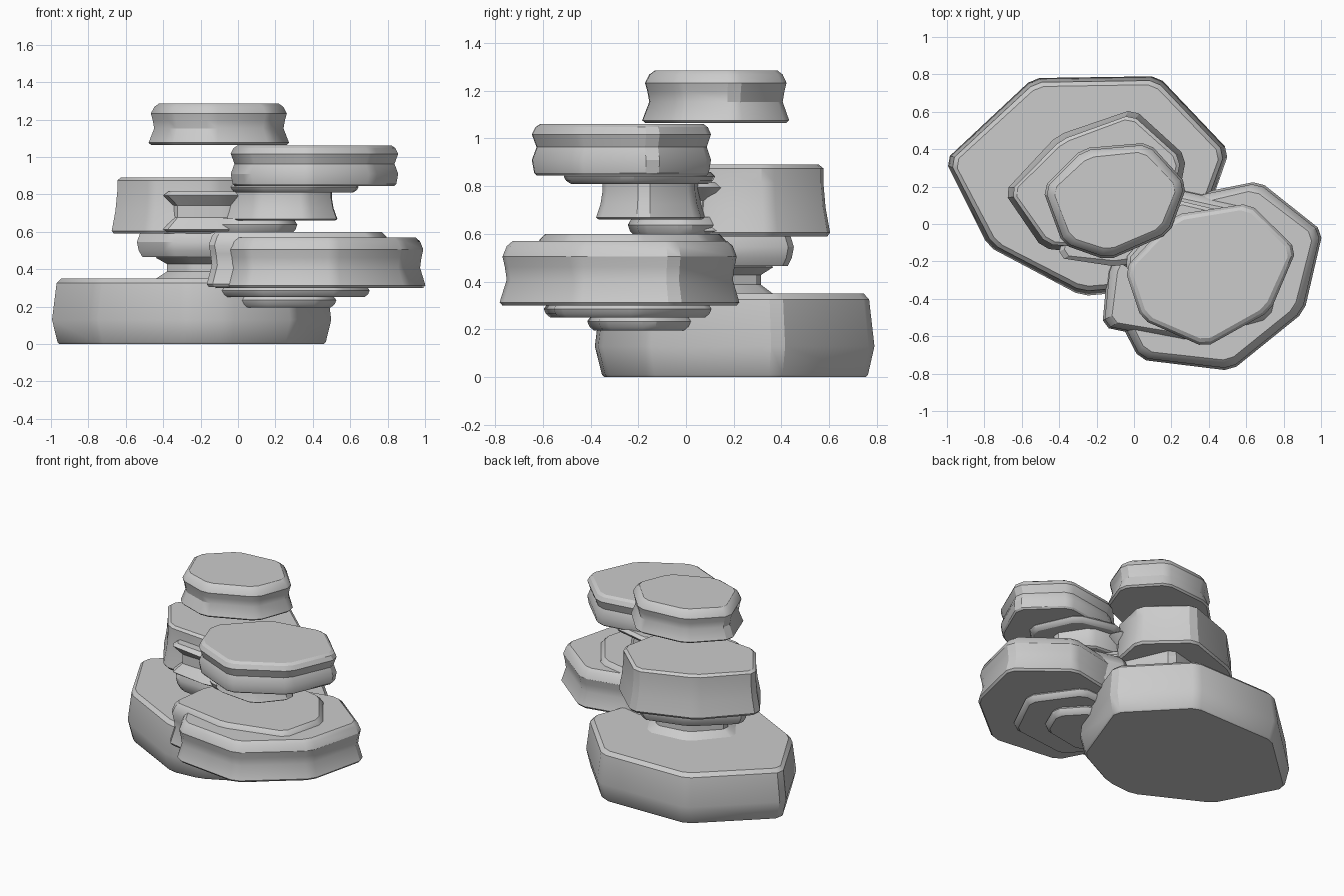
import bpy, bmesh
from mathutils import Vector

if "Cube" in bpy.data.objects:
    bpy.data.objects.remove(bpy.data.objects["Cube"])

# Side profiles: (height fraction, inset from outline)
BULGE = [(0, .04), (.03, .03), (.37, 0), (.93, .025), (1, .05)]
WAIST = [(0, .012), (.05, 0), (.4, .03), (.6, .022), (.76, .012), (.92, .03), (1, .055)]
TAPER = [(0, .02), (.05, .01), (.3, 0), (.55, .02), (.8, 0), (.94, .015), (1, .035)]
FLARE = [(0, .012), (.05, 0), (.4, .02), (.75, .03), (.95, .03), (1, .05)]
GROOVE = [(0, .02), (.06, 0), (.35, .06), (.65, .06), (.9, 0), (1, .03)]
PLATE = [(0, .03), (.25, .01), (.6, 0), (1, .02)]


def chamfer(pts, d=.035):
    """Replace every corner with a small cut corner."""
    out = []
    n = len(pts)
    for i, p in enumerate(pts):
        p = Vector(p)
        for q in (Vector(pts[i - 1]), Vector(pts[(i + 1) % n])):
            out.append(p + (q - p).normalized() * min(d, (q - p).length * .3))
    return out


def slab(name, pts, z0, z1, profile):
    outline = chamfer(pts)
    c = sum(outline, Vector((0, 0))) / len(outline)
    bm = bmesh.new()
    rings = []
    for t, inset in profile:
        z = z0 + (z1 - z0) * t
        ring = []
        for p in outline:
            q = p + (c - p).normalized() * inset
            ring.append(bm.verts.new((q.x, q.y, z)))
        rings.append(ring)
    n = len(outline)
    for a, b in zip(rings, rings[1:]):
        for i in range(n):
            j = (i + 1) % n
            bm.faces.new((a[i], a[j], b[j], b[i]))
    bm.faces.new(rings[0])
    bm.faces.new(rings[-1])
    bmesh.ops.recalc_face_normals(bm, faces=bm.faces)
    me = bpy.data.meshes.new(name)
    bm.to_mesh(me)
    bm.free()
    ob = bpy.data.objects.new(name, me)
    bpy.context.collection.objects.link(ob)
    bpy.ops.object.select_all(action='DESELECT')
    ob.select_set(True)
    bpy.context.view_layer.objects.active = ob
    bpy.ops.object.shade_smooth_by_angle(angle=.52)


# Base rock
slab("base_rock", [(-1.01, .34), (-.54, .78), (.13, .79), (.51, .39), (.31, -.18),
                   (-.05, -.365), (-.28, -.385), (-.78, -.12)], 0, .35, BULGE)

# Right stack, bottom to top
slab("right_lower_thin_ledge", [(-.08, -.2), (.12, -.42), (.45, -.36), (.54, -.15),
                                (.38, .03), (.05, .03)], .195, .26, PLATE)
slab("right_thin_ledge", [(-.12, -.3), (.1, -.6), (.55, -.55), (.72, -.2),
                          (.5, .11), (.1, .08)], .25, .31, PLATE)
slab("right_wide_rock", [(1.01, -.04), (.91, -.47), (.52, -.785), (.03, -.725), (-.14, -.4),
                         (-.02, .02), (.27, .15), (.67, .23)], .30, .57, WAIST)
slab("right_inner_rock", [(-.17, -.55), (.3, -.65), (.75, -.52), (.83, -.2), (.62, .11),
                          (.2, .2), (-.14, -.22)], .305, .60, WAIST)
slab("right_spacer", [(-.2, -.1), (-.02, -.25), (.25, -.2), (.33, 0),
                      (.15, .2), (-.1, .15)], .59, .67, PLATE)
slab("right_neck_rock", [(-.09, -.12), (.08, -.35), (.38, -.38), (.55, -.18),
                         (.4, .06), (.1, .09)], .66, .82, FLARE)
slab("right_upper_ledge", [(-.06, -.2), (.1, -.45), (.4, -.52), (.66, -.25),
                           (.52, .06), (.22, .13)], .81, .86, PLATE)
slab("right_top_rock", [(-.05, -.24), (.04, -.51), (.38, -.66), (.73, -.465), (.87, -.135),
                        (.62, .11), (.22, .05)], .845, 1.06, TAPER)

# Left stack, bottom to top
slab("left_lower_ledge", [(-.46, .1), (-.3, -.13), (.02, -.15), (.2, .1),
                          (.05, .37), (-.25, .34)], .34, .475, GROOVE)
slab("left_middle_ledge", [(-.56, .12), (-.38, -.15), (0, -.18), (.22, .1),
                           (.06, .46), (-.28, .38)], .465, .60, PLATE)
slab("left_main_rock", [(-.695, .17), (-.41, .475), (0, .615), (.28, .36), (.22, .05),
                        (-.12, -.17), (-.49, -.13)], .59, .89, FLARE)
slab("left_inner_rock", [(-.41, -.18), (-.08, -.23), (.22, -.12), (.26, .12),
                         (.05, .23), (-.3, .2)], .60, .815, GROOVE)
slab("left_top_rock", [(-.49, .19), (-.275, .405), (.08, .435), (.285, .21), (.19, -.05),
                       (-.14, -.195), (-.38, -.11)], 1.065, 1.285, WAIST)
